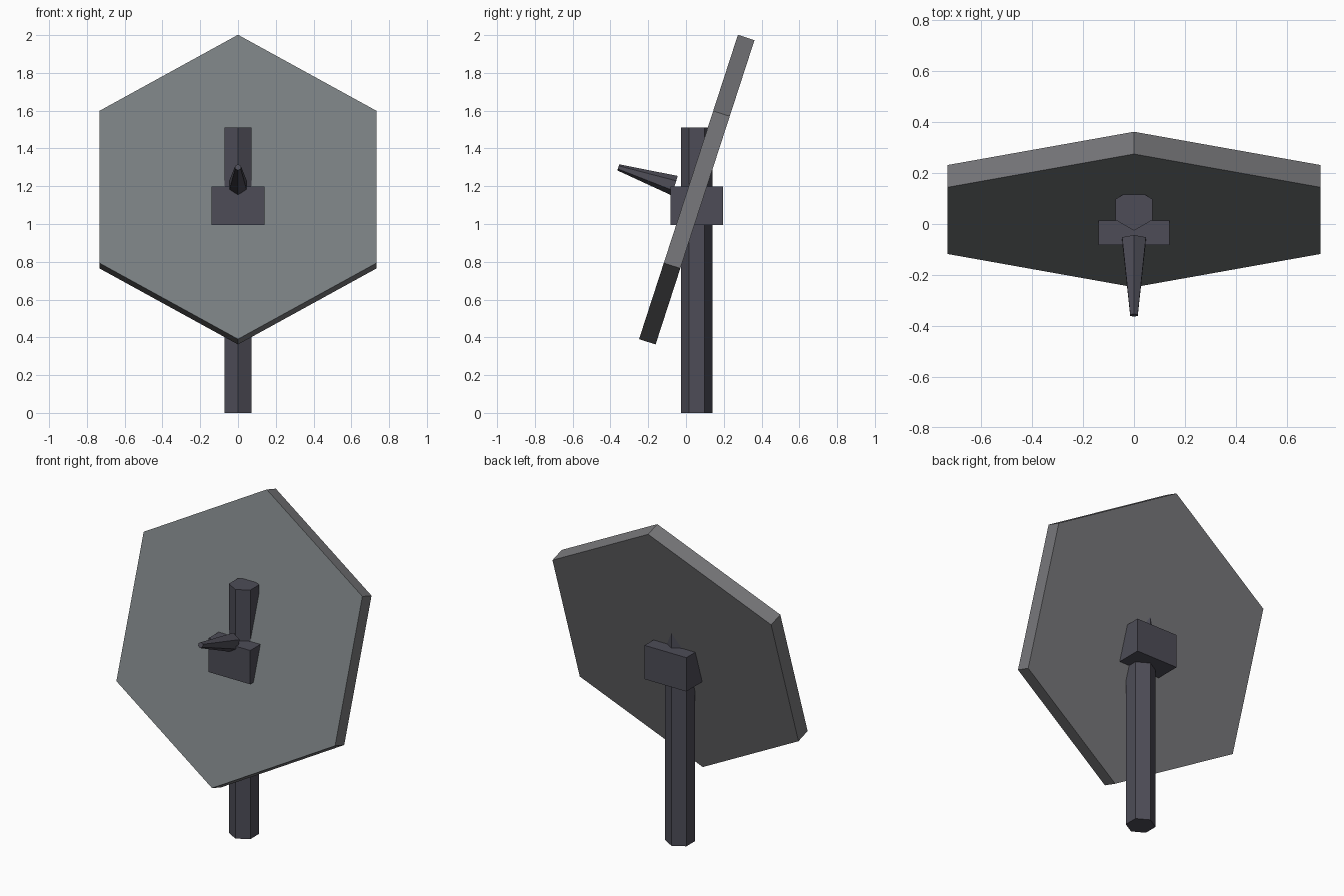
import bpy
import math
from mathutils import Vector

cube = bpy.data.objects.get("Cube")
if cube:
    bpy.data.objects.remove(cube, do_unlink=True)


def material(name, colour):
    mat = bpy.data.materials.new(name)
    mat.use_nodes = True
    mat.diffuse_color = (*colour, 1)
    mat.node_tree.nodes["Principled BSDF"].inputs["Base Color"].default_value = (*colour, 1)
    return mat


dark = material("dark slate", (0.075, 0.073, 0.095))
grey = material("panel edge grey", (0.19, 0.19, 0.2))
face_grey = material("panel face grey", (0.19, 0.21, 0.218))

AXIS_Y = 0.057                 # shared depth of post, bracket and dish
TILT = math.radians(18)


def hex_prism(name, base, tip, r_base, r_tip, mat):
    """Six-sided prism or taper between two points, one corner on the x = 0 plane."""
    base, tip = Vector(base), Vector(tip)
    bpy.ops.mesh.primitive_cone_add(vertices=6, radius1=r_base, radius2=r_tip,
                                    depth=(tip - base).length, location=(base + tip) / 2)
    obj = bpy.context.object
    obj.name = name
    d = tip - base
    obj.rotation_euler.x = math.atan2(-d.y, d.z)
    obj.data.materials.append(mat)
    return obj


# Upright post
hex_prism("post", (0, AXIS_Y, 0), (0, AXIS_Y, 1.51), 0.083, 0.083, dark)

# Bracket block holding the dish
bpy.ops.mesh.primitive_cube_add(size=1, location=(0, AXIS_Y, 1.097))
bracket = bpy.context.object
bracket.name = "bracket"
bracket.scale = (0.28, 0.28, 0.205)
bracket.data.materials.append(dark)

# Tilted hexagonal dish
normal = Vector((0, -math.cos(TILT), math.sin(TILT)))
centre = Vector((0, AXIS_Y, 1.182))
dish = hex_prism("dish", centre - normal * 0.046, centre + normal * 0.046, 0.847, 0.847, grey)
dish.data.materials.append(face_grey)
for poly in dish.data.polygons:
    if poly.normal.z > 0.9:
        poly.material_index = 1

# Tapered feed horn in front of the dish
horn_base = Vector((0, -0.06, 1.203))
hex_prism("feed_horn", horn_base, horn_base + normal * 0.314, 0.054, 0.017, dark)
